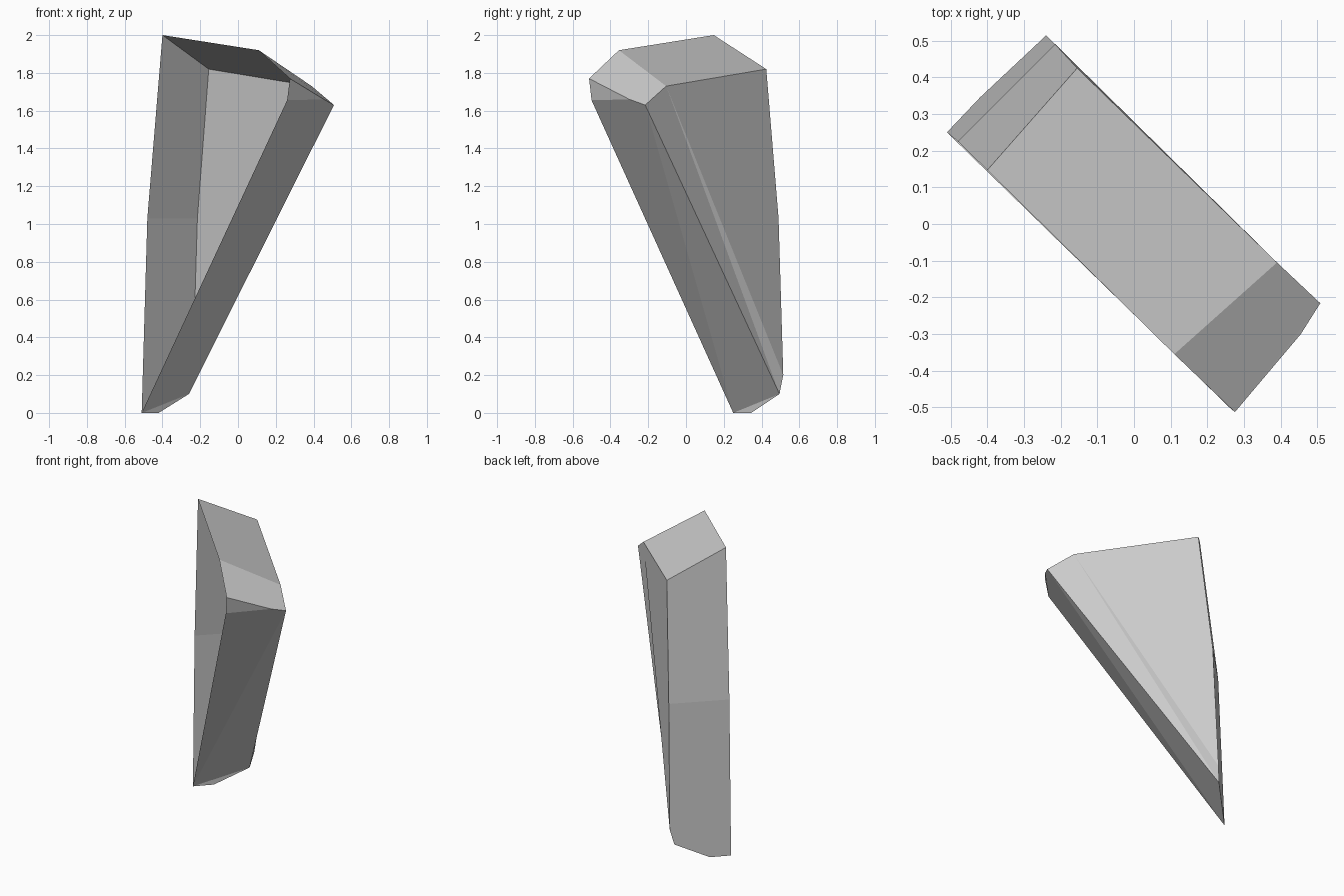
import bpy
import bmesh

cube = bpy.data.objects.get("Cube")
if cube:
    bpy.data.objects.remove(cube, do_unlink=True)

# Stone colour
stone = bpy.data.materials.new("stone_grey")
stone.use_nodes = True
grey = (0.6, 0.6, 0.6, 1)
stone.diffuse_color = grey
for node in stone.node_tree.nodes:
    if node.type == 'BSDF_PRINCIPLED':
        node.inputs["Base Color"].default_value = grey

# Named corners of the tapering shard
corners = {
    "peak_front": (-0.40, 0.147, 2.0),
    "peak_back": (-0.155, 0.425, 1.82),
    "brow_front": (0.11, -0.355, 1.92),
    "brow_back": (0.39, -0.105, 1.73),
    "nose_top": (0.275, -0.513, 1.77),
    "nose_low": (0.26, -0.50, 1.655),
    "lip": (0.455, -0.30, 1.66),
    "tip": (0.508, -0.216, 1.63),
    "waist_front": (-0.48, 0.225, 1.03),
    "waist_back": (-0.215, 0.49, 1.03),
    "heel": (-0.24, 0.515, 0.2),
    "toe_back": (-0.26, 0.495, 0.1),
    "toe_middle": (-0.42, 0.345, 0),
    "toe_front": (-0.51, 0.25, 0),
}

# Facets, listed by corner; the long front side stays open
facets = [
    # top
    "peak_front brow_front brow_back peak_back",
    # sloping brow and nose
    "brow_front nose_top tip brow_back",
    "nose_top lip tip",
    "nose_top nose_low lip",
    # long underside
    "nose_low toe_front tip lip",
    "toe_front toe_back tip",
    # broad back
    "brow_back tip toe_back",
    "brow_back toe_back heel",
    "peak_back brow_back heel waist_back",
    # end wall with its clipped foot
    "peak_front peak_back waist_back waist_front",
    "waist_front waist_back heel toe_back toe_middle toe_front",
]

bm = bmesh.new()
verts = {name: bm.verts.new(place) for name, place in corners.items()}
faces = [bm.faces.new([verts[name] for name in facet.split()]) for facet in facets]
bmesh.ops.recalc_face_normals(bm, faces=faces)
faces[0].normal_update()
if faces[0].normal.z < 0:
    bmesh.ops.reverse_faces(bm, faces=faces)

mesh = bpy.data.meshes.new("stone_shard")
bm.to_mesh(mesh)
bm.free()
mesh.materials.append(stone)
shard = bpy.data.objects.new("stone_shard", mesh)
bpy.context.collection.objects.link(shard)
